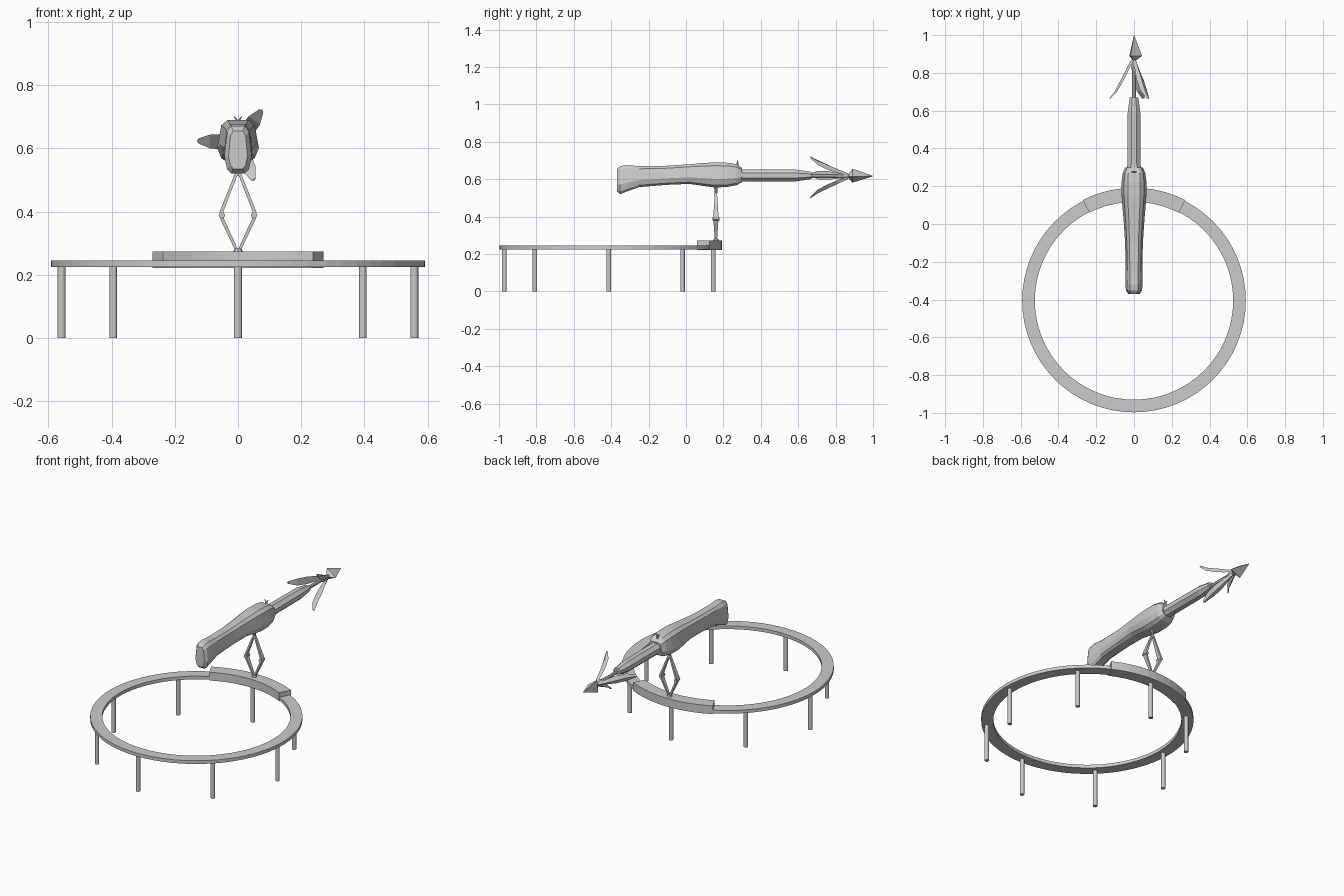
import bpy, bmesh
from math import sin, cos, pi, radians
from mathutils import Vector

if "Cube" in bpy.data.objects:
    bpy.data.objects.remove(bpy.data.objects["Cube"])

RC = -0.405  # ring centre on y


def loft(name, rings, closed=False):
    """Skin a list of equal-length point rings, capped unless closed."""
    bm = bmesh.new()
    vs = [[bm.verts.new(p) for p in r] for r in rings]
    n = len(vs[0])
    pairs = list(zip(vs, vs[1:] + vs[:1])) if closed else list(zip(vs, vs[1:]))
    for a, b in pairs:
        for i in range(n):
            bm.faces.new((a[i], a[(i + 1) % n], b[(i + 1) % n], b[i]))
    if not closed:
        bm.faces.new(vs[0])
        bm.faces.new(vs[-1])
    bmesh.ops.recalc_face_normals(bm, faces=bm.faces)
    me = bpy.data.meshes.new(name)
    bm.to_mesh(me)
    bm.free()
    ob = bpy.data.objects.new(name, me)
    bpy.context.collection.objects.link(ob)
    return ob


def arc_rings(r0, r1, z0, z1, angles):
    return [[(r * sin(a), RC + r * cos(a), z)
             for r, z in ((r0, z0), (r1, z0), (r1, z1), (r0, z1))] for a in angles]


def circle_y(y, zc, rx, rz, n=8, phase=pi / 8):
    return [(rx * cos(phase + 2 * pi * i / n), y, zc + rz * sin(phase + 2 * pi * i / n))
            for i in range(n)]


def rod(name, p, q, r0, r1, n=8):
    p, q = Vector(p), Vector(q)
    d = (q - p).normalized()
    u = d.orthogonal().normalized()
    v = d.cross(u)
    return loft(name, [[c + (u * cos(2 * pi * i / n) + v * sin(2 * pi * i / n)) * r
                        for i in range(n)] for c, r in ((p, r0), (q, r1))])


# Circular rail and the sliding carriage riding on it
loft("rail_ring", arc_rings(0.525, 0.592, 0.225, 0.245,
                            [2 * pi * i / 64 for i in range(64)]), closed=True)
loft("carriage", arc_rings(0.522, 0.597, 0.222, 0.273,
                           [radians(-27 + 54 * i / 10) for i in range(11)]))

# Eight posts
for k in range(8):
    a = k * pi / 4
    x, y = 0.558 * sin(a), RC - 0.008 + 0.558 * cos(a)
    rod(f"post_{k + 1}", (x, y, 0), (x, y, 0.23), 0.0125, 0.0125, 12)

# Pivot foot, diamond struts and knee joints
MY = 0.16
rod("pivot_foot", (0, MY, 0.265), (0, MY, 0.283), 0.021, 0.01, 8)
rod("top_pivot", (0, MY, 0.512), (0, MY, 0.57), 0.006, 0.011, 8)
for side, s in (("left", -1), ("right", 1)):
    path = [(0.003, 0.275, 0.005, 0.006), (0.05, 0.376, 0.006, 0.013),
            (0.052, 0.400, 0.006, 0.014), (0.003, 0.525, 0.005, 0.006)]
    loft(f"{side}_strut", [[(s * x + i * w, MY + j * d, z)
                            for i, j in ((-1, -1), (1, -1), (1, 1), (-1, 1))]
                           for x, z, w, d in path])
    rod(f"{side}_knee", (s * 0.051, MY - 0.018, 0.388), (s * 0.051, MY + 0.018, 0.388),
        0.010, 0.010, 8)

# Gun body: stations of y, top z, bottom z, half width
stations = [(-0.370, 0.655, 0.535, 0.030), (-0.352, 0.670, 0.520, 0.043),
            (-0.320, 0.675, 0.533, 0.045), (-0.250, 0.670, 0.558, 0.044),
            (-0.100, 0.672, 0.570, 0.047), (0.020, 0.680, 0.575, 0.055),
            (0.100, 0.687, 0.563, 0.062), (0.155, 0.690, 0.556, 0.066),
            (0.220, 0.688, 0.558, 0.066), (0.270, 0.680, 0.568, 0.060),
            (0.300, 0.660, 0.584, 0.046)]
section = [(0.5, 0.0), (0.8, 0.13), (1.0, 0.66), (0.8, 0.91), (0.5, 1.0)]
outline = section + [(-x, f) for x, f in reversed(section)]
loft("gun_body", [[(w * x, y, zt + (zb - zt) * f) for x, f in outline]
                  for y, zt, zb, w in stations])

# Barrel
ZC = 0.62
loft("barrel", [circle_y(y, ZC, rx, rz) for y, rx, rz in
                ((0.28, 0.041, 0.036), (0.32, 0.038, 0.035), (0.588, 0.036, 0.034),
                 (0.625, 0.031, 0.028), (0.670, 0.025, 0.021))])

# Forked sight on top of the body
rod("sight_base", (0, 0.275, 0.67), (0, 0.275, 0.688), 0.007, 0.006, 6)
for side, s in (("left", -1), ("right", 1)):
    rod(f"{side}_sight_prong", (0, 0.275, 0.685), (s * 0.012, 0.275, 0.700), 0.003, 0.002, 6)

# Harpoon shaft, hub and three-sided head
HZ = 0.617
rod("harpoon_shaft", (0, 0.64, HZ), (0, 0.88, HZ), 0.010, 0.010)
loft("harpoon_hub", [circle_y(y, HZ, r, r) for y, r in
                     ((0.80, 0.010), (0.83, 0.016), (0.86, 0.014), (0.872, 0.009))])
loft("harpoon_head", [circle_y(y, HZ, r, r, 3, radians(-5)) for y, r in
                      ((0.866, 0.010), (0.890, 0.043), (1.0, 0.0008))])

# Three swept barbs: y, radial distance, half width, half thickness
barb = [(0.865, 0.010, 0.007, 0.004), (0.810, 0.036, 0.016, 0.005),
        (0.760, 0.062, 0.023, 0.005), (0.705, 0.092, 0.022, 0.004),
        (0.665, 0.127, 0.008, 0.002)]
for k, deg in enumerate((54, 177, 293)):
    a = radians(deg)
    rad = Vector((cos(a), 0, sin(a)))
    tan = Vector((-sin(a), 0, cos(a)))
    loft(f"barb_{k + 1}", [[Vector((0, y, HZ)) + rad * (r + dr) + tan * dt
                            for dt, dr in ((-w, -t), (0, -t), (w, -t), (0, 2 * t))]
                           for y, r, w, t in barb])
